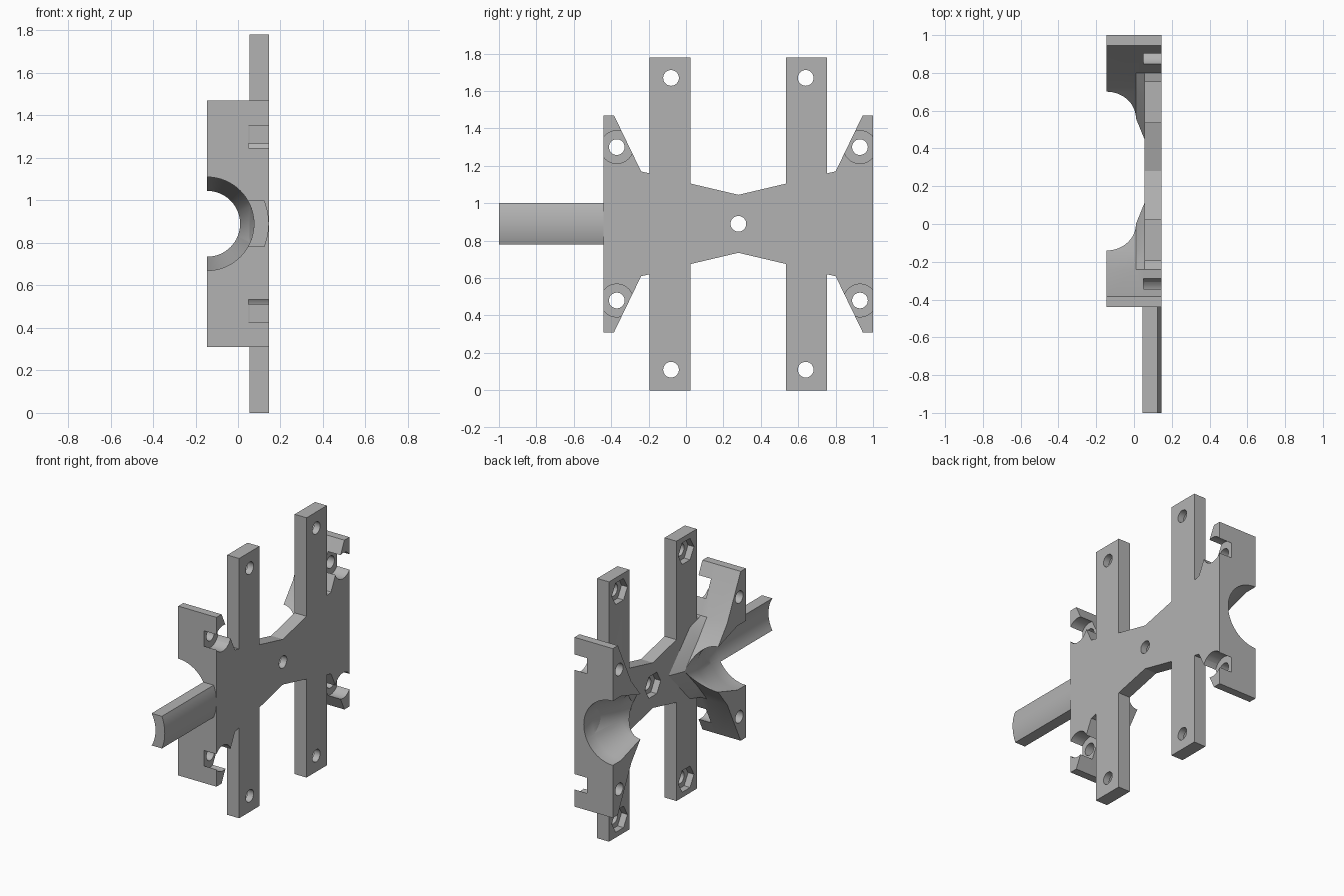
import bpy, bmesh, math
from mathutils import Matrix

if "Cube" in bpy.data.objects:
    bpy.data.objects.remove(bpy.data.objects["Cube"], do_unlink=True)

YC, ZC = 0.28, 0.89              # centre of the symmetric bracket
X_BACK, X_PLATE, X_FACE = -0.145, 0.055, 0.145

grey = bpy.data.materials.new("matte_grey")
grey.use_nodes = True
grey.diffuse_color = (0.45, 0.45, 0.45, 1)
grey.node_tree.nodes["Principled BSDF"].inputs["Base Color"].default_value = grey.diffuse_color


def finish(name, bm):
    bmesh.ops.recalc_face_normals(bm, faces=bm.faces[:])
    mesh = bpy.data.meshes.new(name)
    bm.to_mesh(mesh)
    bm.free()
    mesh.materials.append(grey)
    obj = bpy.data.objects.new(name, mesh)
    bpy.context.collection.objects.link(obj)
    return obj


def loft(name, rings):
    """Skin matching closed rings of points and cap both ends."""
    bm = bmesh.new()
    loops = [[bm.verts.new(p) for p in ring] for ring in rings]
    for a, b in zip(loops, loops[1:]):
        for i in range(len(a)):
            j = (i + 1) % len(a)
            bm.faces.new((a[i], a[j], b[j], b[i]))
    bm.faces.new(loops[0])
    bm.faces.new(loops[-1])
    return finish(name, bm)


def peg(y, z, radius, x0, x1, sides=32):
    """Cutter along x."""
    bm = bmesh.new()
    turn = Matrix.Translation(((x0 + x1) / 2, y, z)) @ Matrix.Rotation(math.pi / 2, 4, 'Y')
    bmesh.ops.create_cone(bm, cap_ends=True, segments=sides, radius1=radius,
                          radius2=radius, depth=x1 - x0, matrix=turn)
    return finish("cutter", bm)


def bore(side):
    """Stepped tube cutter along y: wide mouth, cone, narrow neck."""
    steps = [(0.8, 0.22), (0.63, 0.22), (0.425, 0.155), (0.0, 0.155)]
    n = 64
    rings = [[(X_BACK + r * math.cos(2 * math.pi * i / n), YC + side * u,
               ZC + r * math.sin(2 * math.pi * i / n)) for i in range(n)]
             for u, r in steps]
    return loft("cutter", rings)


def cut(obj, cutters):
    for c in cutters:
        mod = obj.modifiers.new("cut", 'BOOLEAN')
        mod.operation, mod.solver, mod.object = 'DIFFERENCE', 'EXACT', c
    graph = bpy.context.evaluated_depsgraph_get()
    mesh = bpy.data.meshes.new_from_object(obj.evaluated_get(graph))
    obj.modifiers.clear()
    obj.data = mesh
    for c in cutters:
        bpy.data.objects.remove(c, do_unlink=True)


def smooth(obj):
    bpy.ops.object.select_all(action='DESELECT')
    obj.select_set(True)
    bpy.context.view_layer.objects.active = obj
    bpy.ops.object.shade_smooth_by_angle(angle=math.radians(25))


def screw_cutters(side):
    """Screw holes with head recesses in one end wall."""
    out = []
    for s in (-1, 1):
        y, z = YC + side * 0.65, ZC + s * 0.41
        out += [peg(y, z, 0.042, -0.3, 0.3), peg(y, z, 0.088, 0.05, 0.3)]
    return out


# Flat plate with four arms and a narrowed waist
quarter = [(0, 0.155), (0.255, 0.215), (0.255, 0.89), (0.475, 0.89),
           (0.475, 0.27), (0.52, 0.28), (0.665, 0.58), (0.72, 0.58)]
half = quarter + [(u, -h) for u, h in reversed(quarter)]
outline = half + [(-u, h) for u, h in reversed(half) if u > 0]
plate = loft("mounting_plate", [[(x, YC + u, ZC + h) for u, h in outline]
                                for x in (X_PLATE, X_FACE)])
cutters = [bore(1), bore(-1)] + screw_cutters(1) + screw_cutters(-1)
nuts = [(0, 0)] + [(a * 0.36, b * 0.78) for a in (-1, 1) for b in (-1, 1)]
for u, h in nuts:
    cutters += [peg(YC + u, ZC + h, 0.042, -0.3, 0.3),
                peg(YC + u, ZC + h, 0.085, 0, 0.1, 6)]
cut(plate, cutters)
smooth(plate)

# Buttressed end walls cradling the tube
upper = [(0.72, 0.58), (0.665, 0.58), (0.52, 0.28)]


def wall_section(shoulder, tip):
    top = upper + [shoulder]
    return top + [(tip, 0)] + [(u, -h) for u, h in reversed(top)]


inner = wall_section((0.425, 0.16), 0.28)
base = wall_section((0.40, 0.245), 0.17)
for name, side in (("front_wall", -1), ("rear_wall", 1)):
    layers = [(X_BACK, inner), (0.01, inner), (X_PLATE, base)]
    wall = loft(name, [[(x, YC + side * u, ZC + h) for u, h in sec] for x, sec in layers])
    cut(wall, [bore(side)] + screw_cutters(side))
    smooth(wall)

# Curved tongue reaching forward from the front wall
spread = 12
arc = [-0.11 + 0.22 * i / spread for i in range(spread + 1)]
section = [(X_BACK + math.sqrt(0.22 ** 2 - h * h), h) for h in arc]
section += [(X_BACK + math.sqrt(0.29 ** 2 - h * h), h) for h in reversed(arc)]
tongue = loft("front_tongue", [[(x, y, ZC + h) for x, h in section] for y in (-1, -0.44)])
smooth(tongue)
